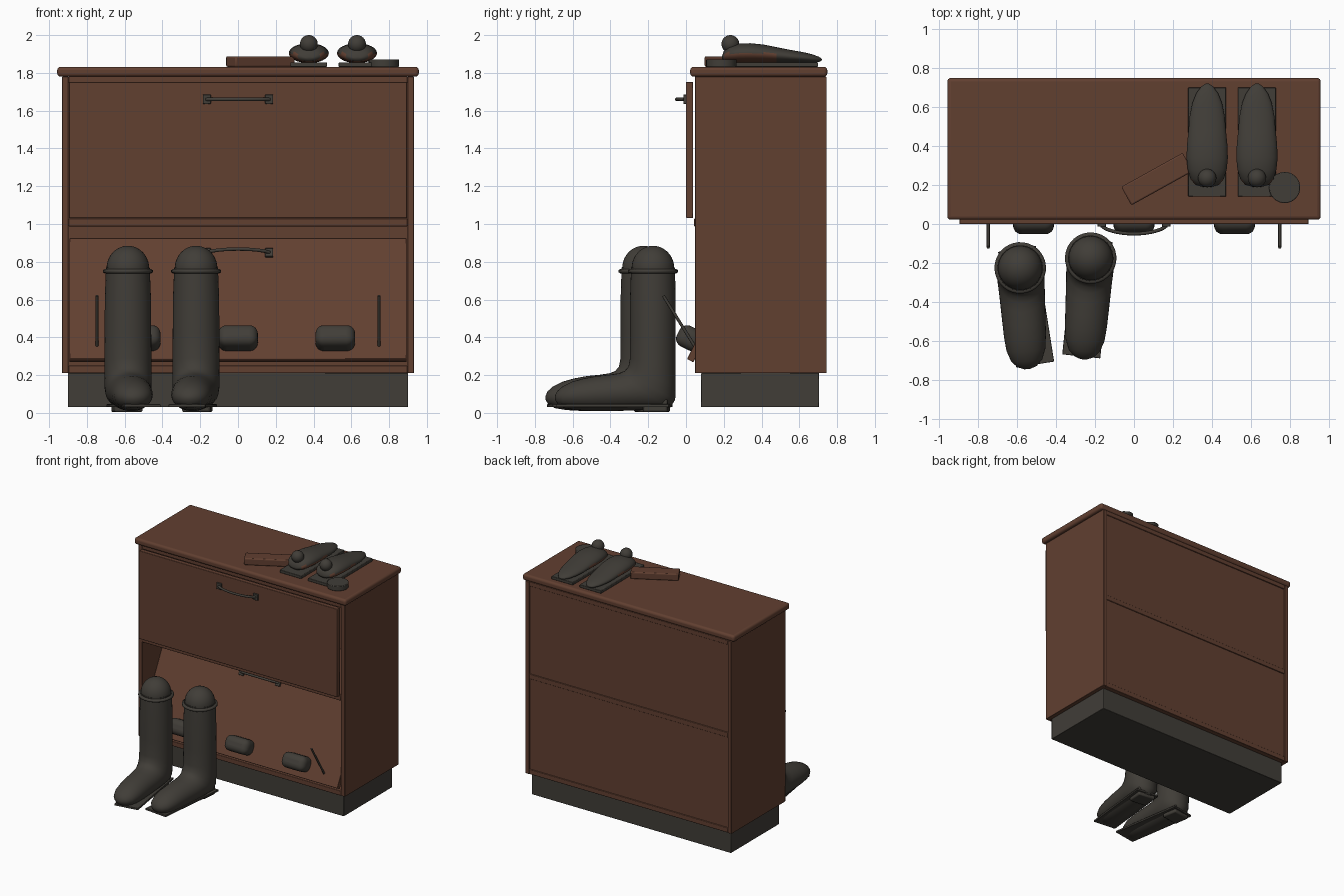
import bpy, bmesh, math
from mathutils import Matrix, Vector

if "Cube" in bpy.data.objects:
    bpy.data.objects.remove(bpy.data.objects["Cube"])

def material(name, rgb):
    m = bpy.data.materials.new(name)
    m.diffuse_color = (*rgb, 1)
    m.use_nodes = True
    m.node_tree.nodes["Principled BSDF"].inputs["Base Color"].default_value = m.diffuse_color
    return m

BROWN = material("brown wood", (0.12, 0.05, 0.03))
DARK = material("dark grey", (0.052, 0.047, 0.039))
I = Matrix.Identity(4)

def finish(name, bm, mat, bevel=0, segs=2, smooth=True, angle=40):
    bmesh.ops.recalc_face_normals(bm, faces=bm.faces)
    me = bpy.data.meshes.new(name)
    bm.to_mesh(me)
    bm.free()
    ob = bpy.data.objects.new(name, me)
    bpy.context.collection.objects.link(ob)
    me.materials.append(mat)
    if bevel:
        b = ob.modifiers.new("bevel", 'BEVEL')
        b.width, b.segments = bevel, segs
    if smooth:
        bpy.ops.object.select_all(action='DESELECT')
        ob.select_set(True)
        bpy.context.view_layer.objects.active = ob
        bpy.ops.object.shade_smooth_by_angle(angle=math.radians(angle))
    return ob

def box(name, x, y, z, mat, bevel=0.004, M=I, segs=2):
    bm = bmesh.new()
    bmesh.ops.create_cube(bm, size=1)
    for v in bm.verts:
        v.co = M @ Vector([(a + b) / 2 + c * (b - a) for (a, b), c in zip((x, y, z), v.co)])
    return finish(name, bm, mat, bevel, segs)

def ball(name, loc, r, sz, mat):
    bm = bmesh.new()
    bmesh.ops.create_uvsphere(bm, u_segments=32, v_segments=20, radius=r,
                              matrix=Matrix.Translation(loc) @ Matrix.Diagonal((1, 1, sz, 1)))
    return finish(name, bm, mat)

def cylinder(name, p, q, r, mat, sides=32, bevel=0):
    p, q = Vector(p), Vector(q)
    rot = (q - p).to_track_quat('Z', 'Y').to_matrix().to_4x4()
    bm = bmesh.new()
    bmesh.ops.create_cone(bm, cap_ends=True, segments=sides, radius1=r, radius2=r, depth=(q - p).length,
                          matrix=Matrix.Translation((p + q) / 2) @ rot)
    return finish(name, bm, mat, bevel)

def loft(name, rings, M, mat, n=32):
    """Each ring: front/top point (y, z), back/bottom point (y, z), half width."""
    bm = bmesh.new()
    loops = []
    for fy, fz, by, bz, w in rings:
        c, d = Vector((0, (fy + by) / 2, (fz + bz) / 2)), Vector((0, (fy - by) / 2, (fz - bz) / 2))
        loops.append([bm.verts.new(M @ (c + d * math.cos(t) + Vector((w * math.sin(t), 0, 0))))
                      for t in (2 * math.pi * i / n for i in range(n))])
    for a, b in zip(loops, loops[1:]):
        for i in range(n):
            bm.faces.new((a[i], a[(i + 1) % n], b[(i + 1) % n], b[i]))
    bm.faces.new(loops[0])
    bm.faces.new(loops[-1])
    return finish(name, bm, mat, angle=60)

def handle(name, M):
    for s, side in ((-1, "left"), (1, "right")):
        box(f"{name}_mount_{side}", (s * .165 - .021, s * .165 + .021), (-.014, .002), (-.025, .025), DARK, .003, M)
    # bowed bar swept along an arc
    cu = bpy.data.curves.new(name, 'CURVE')
    cu.dimensions, cu.bevel_depth, cu.bevel_resolution = '3D', .009, 3
    cu.use_fill_caps = True
    sp = cu.splines.new('POLY')
    sp.points.add(16)
    for i, p in enumerate(sp.points):
        t = i / 8 - 1
        p.co = (*(M @ Vector((.168 * t, -.008 - .042 * (1 - t * t) ** .7, 0))), 1)
    ob = bpy.data.objects.new(name, cu)
    bpy.context.collection.objects.link(ob)
    cu.materials.append(DARK)
    bpy.ops.object.select_all(action='DESELECT')
    ob.select_set(True)
    bpy.context.view_layer.objects.active = ob
    bpy.ops.object.convert(target='MESH')
    bpy.ops.object.shade_smooth_by_angle(angle=math.radians(40))

# cabinet carcass
box("plinth", (-.9, .9), (.08, .705), (.03, .212), DARK)
box("side_left", (-.932, -.897), (.047, .745), (.21, 1.78), BROWN)
box("side_right", (.897, .932), (.047, .745), (.21, 1.78), BROWN)
box("bottom_panel", (-.898, .898), (.047, .742), (.21, .25), BROWN)
box("top_panel", (-.898, .898), (.047, .742), (1.745, 1.782), BROWN)
box("divider", (-.898, .898), (.042, .742), (.988, 1.028), BROWN)
box("back_panel", (-.898, .898), (.715, .735), (.24, 1.76), BROWN, 0)
box("top_slab", (-.957, .957), (.022, .748), (1.78, 1.832), BROWN, .018, segs=4)

# upper flap door, closed
box("upper_door", (-.895, .895), (0, .038), (1.032, 1.752), BROWN)
handle("upper_handle", Matrix.Translation((0, 0, 1.66)))

# lower flap door, tilted into the cabinet
F = Matrix.Translation((0, .005, .285)) @ Matrix.Rotation(math.radians(-27), 4, 'X')
box("lower_door", (-.893, .893), (0, .038), (0, .72), BROWN, .004, F)
handle("lower_handle", F @ Matrix.Translation((0, 0, .628)))
for i, x in enumerate((-.515, 0, .515)):
    box(f"shoe_toe_{i + 1}", (x - .105, x + .105), (-.105, .03), (.045, .165), DARK, .045, F, 5)
for s, side in ((-1, "left"), (1, "right")):
    cylinder(f"stay_rod_{side}", (s * .747, -.12, .62), (s * .747, .06, .33), .008, DARK, 12)

# pair of tall boots: leg, heel, instep and toe sections
boot = [(-.116, .77, .116, .77, .116), (-.121, .62, .121, .62, .122), (-.121, .42, .121, .42, .124),
        (-.122, .29, .121, .24, .125), (-.13, .245, .121, .14, .125), (-.15, .222, .118, .07, .125),
        (-.18, .21, .09, .025, .122), (-.23, .202, -.03, .015, .117), (-.3, .195, -.2, .01, .112),
        (-.37, .182, -.32, .01, .108), (-.43, .165, -.41, .015, .1), (-.48, .14, -.47, .025, .08),
        (-.508, .115, -.505, .045, .05), (-.52, .09, -.52, .07, .015)]
for side, x, y, turn, sx, sy, sturn in (("left", -.583, -.225, 4, -.553, -.424, 9),
                                        ("right", -.222, -.175, -4, -.239, -.38, -6)):
    M = Matrix.Translation((x, y, 0)) @ Matrix.Rotation(math.radians(turn), 4, 'Z')
    loft(f"boot_{side}", boot, M, DARK)
    ball(f"boot_top_{side}", (x, y, .765), .113, 1.06, DARK)
    cuff = [(-.122, .738, .122, .738, .122), (-.132, .744, .132, .744, .132),
            (-.132, .756, .132, .756, .132), (-.122, .762, .122, .762, .122)]
    loft(f"boot_cuff_{side}", cuff, M, DARK)
    S = Matrix.Translation((sx, sy, 0)) @ Matrix.Rotation(math.radians(sturn), 4, 'Z')
    box(f"boot_sole_{side}", (-.098, .098), (-.3, .3), (.03, .046), DARK, .003, S)
    box(f"boot_heel_{side}", (-.075, .075), (.16, .29), (.004, .075), DARK, .01, S)

# pair of low shoes on top, toes towards the back
shoe = [(.19, 1.885, .19, 1.875, .02), (.2, 1.915, .2, 1.862, .06), (.23, 1.94, .23, 1.856, .085),
        (.28, 1.955, .28, 1.853, .1), (.34, 1.957, .34, 1.852, .106), (.41, 1.95, .41, 1.852, .103),
        (.48, 1.936, .48, 1.852, .096), (.55, 1.922, .55, 1.852, .09), (.62, 1.91, .62, 1.852, .076),
        (.67, 1.898, .67, 1.853, .056), (.705, 1.885, .705, 1.858, .03), (.72, 1.873, .72, 1.867, .008)]
for side, x in (("left", .375), ("right", .63)):
    ob = loft(f"shoe_{side}", shoe, Matrix.Translation((x, 0, 0)), DARK)
    ob.data.materials.append(BROWN)
    for p in ob.data.polygons:          # brown lower sides
        if p.center.z < 1.905 and .2 < p.center.y < .5:
            p.material_index = 1
    box(f"shoe_sole_{side}", (x - .097, x + .097), (.14, .7), (1.832, 1.856), DARK, .004)
    ball(f"shoe_knob_{side}", (x, .235, 1.953), .047, 1, DARK)

# brush and polish tin
B = Matrix.Translation((.118, .23, 0)) @ Matrix.Rotation(math.radians(29), 4, 'Z')
box("brush", (-.18, .18), (-.054, .054), (1.832, 1.888), BROWN, .008, B)
cylinder("polish_tin", (.772, .187, 1.832), (.772, .187, 1.872), .08, DARK, 32, .004)
